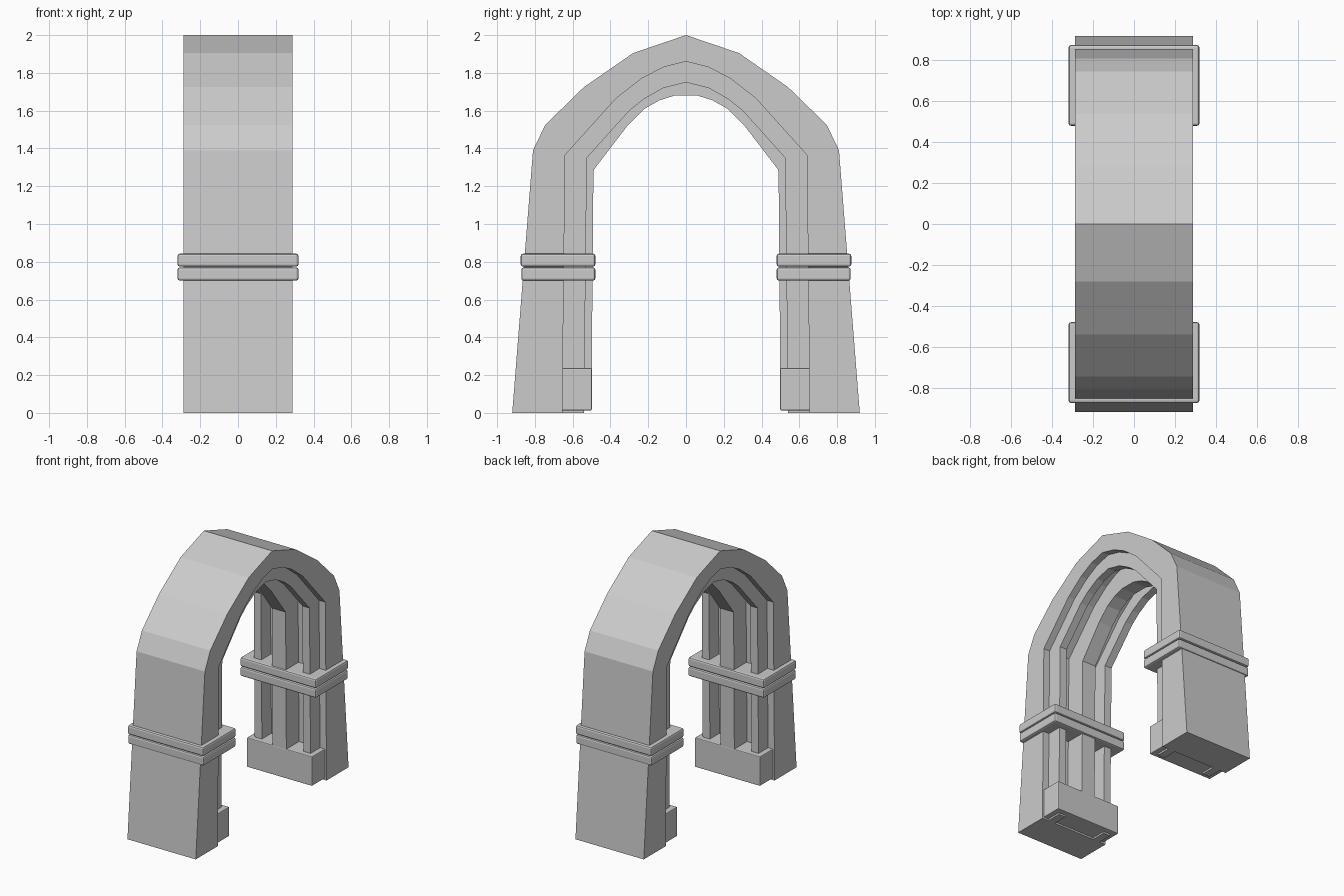
import bpy, bmesh

if "Cube" in bpy.data.objects:
    bpy.data.objects.remove(bpy.data.objects["Cube"])

# Half profiles (y, z) from the foot up to the crown
OUTER = [(.92, 0), (.81, 1.39), (.745, 1.525), (.54, 1.725), (.28, 1.905), (0, 2.0)]
INNER = [(.655, 0), (.64, 1.365), (.37, 1.665), (.235, 1.77), (.12, 1.83), (0, 1.86)]
SIDE_RIB = [(.54, 0), (.525, 1.35), (.30, 1.60), (.225, 1.66), (.12, 1.72), (0, 1.75)]
MID_RIB = [(.50, .1), (.49, 1.285), (.31, 1.52), (.22, 1.61), (.14, 1.655), (.06, 1.68)]


def finish(name, bm):
    bmesh.ops.recalc_face_normals(bm, faces=bm.faces)
    me = bpy.data.meshes.new(name)
    bm.to_mesh(me)
    bm.free()
    ob = bpy.data.objects.new(name, me)
    bpy.context.collection.objects.link(ob)
    return ob


def full(half):
    """Mirror a half profile over y = 0 into a whole arch line."""
    return half + [(-y, z) for y, z in reversed(half) if y > 0]


def arch(name, outer, inner, x0, x1):
    """Extrude the region between two arch lines along x."""
    bm = bmesh.new()
    loop = full(outer) + full(inner)[::-1]
    face = bm.faces.new([bm.verts.new((x0, y, z)) for y, z in loop])
    res = bmesh.ops.extrude_face_region(bm, geom=[face])
    verts = [v for v in res["geom"] if isinstance(v, bmesh.types.BMVert)]
    bmesh.ops.translate(bm, verts=verts, vec=(x1 - x0, 0, 0))
    caps = [f for f in bm.faces if len(f.verts) > 4]
    bmesh.ops.triangulate(bm, faces=caps)
    return finish(name, bm)


def box(name, hx, y0, y1, z0, z1, bevel):
    """Box centred on x = 0 with softened edges."""
    bm = bmesh.new()
    bmesh.ops.create_cube(bm, size=1)
    for v in bm.verts:
        v.co = (v.co.x * 2 * hx, (y0 + y1) / 2 + v.co.y * (y1 - y0),
                (z0 + z1) / 2 + v.co.z * (z1 - z0))
    bmesh.ops.bevel(bm, geom=bm.edges[:], offset=bevel, segments=2,
                    profile=.5, affect='EDGES')
    return finish(name, bm)


# Main arch body
arch("arch_body", OUTER, INNER, -.288, .288)

# Ribs lining the opening, rooted just inside the body
root = [(y + .01 if y else 0, z + .01 if z else 0) for y, z in INNER]
mid_root = [(root[0][0], .1)] + root[1:]
arch("side_rib_left", root, SIDE_RIB, -.235, -.175)
arch("side_rib_right", root, SIDE_RIB, .175, .235)
arch("middle_rib", mid_root, MID_RIB, -.058, .058)

# Plinths and double bands on both legs
for side, label in ((1, "back"), (-1, "front")):
    def span(a, b):
        return sorted((side * a, side * b))
    box(label + "_plinth", .275, *span(.498, .67), .013, .237, .006)
    box(label + "_lower_band", .32, *span(.48, .872), .70, .77, .012)
    box(label + "_upper_band", .32, *span(.48, .875), .774, .843, .012)
